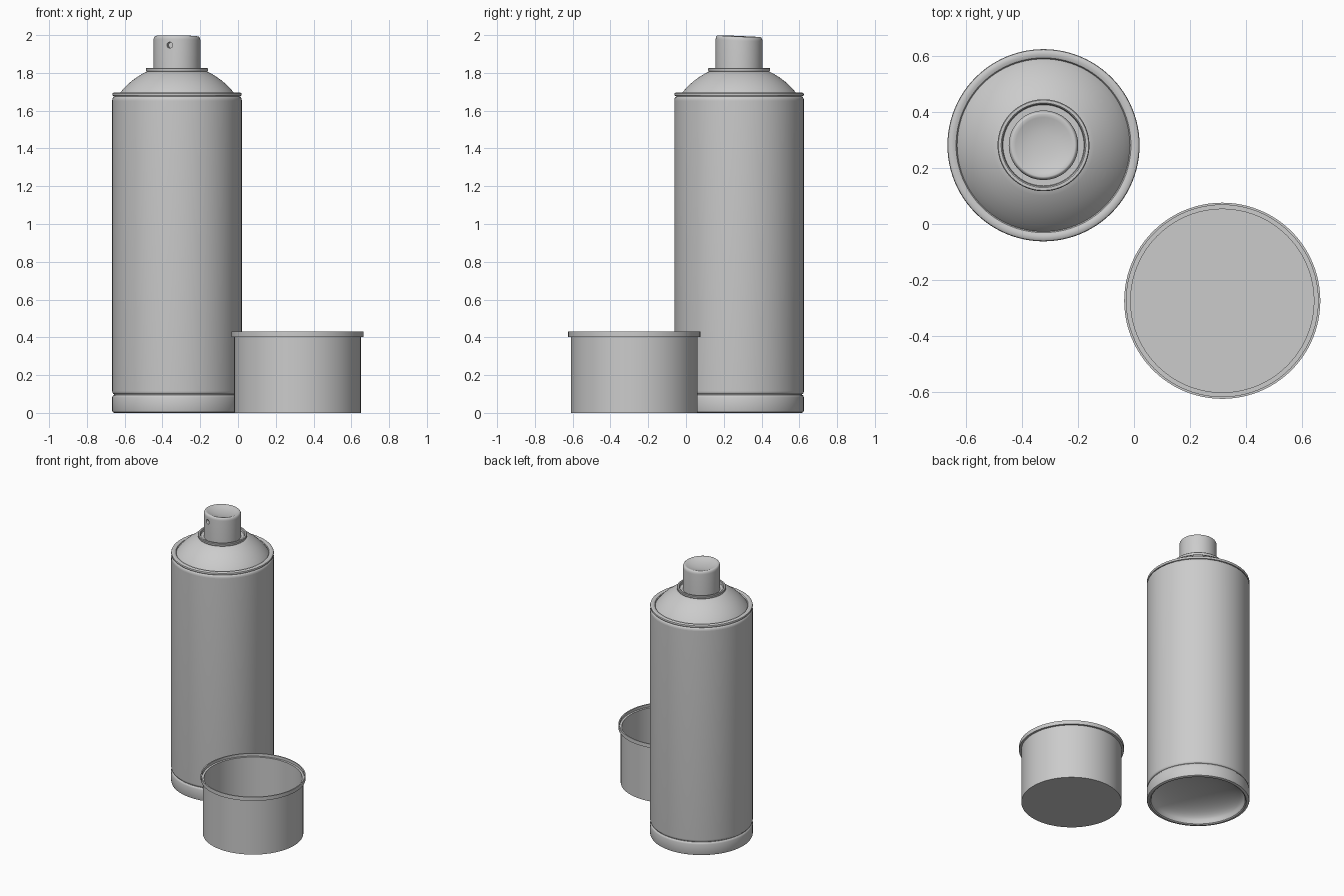
import bpy, bmesh, math
from mathutils import Vector, Matrix

if "Cube" in bpy.data.objects:
    bpy.data.objects.remove(bpy.data.objects["Cube"])

CAN = (-0.323, 0.281)
CAP = (0.315, -0.274)
SEG = 96


def activate(ob):
    bpy.ops.object.select_all(action='DESELECT')
    ob.select_set(True)
    bpy.context.view_layer.objects.active = ob


def lathe(name, profile, centre):
    """Revolve (radius, z) points about a vertical axis; radius 0 closes to a pole."""
    bm = bmesh.new()
    rings = []
    for r, z in profile:
        if r == 0:
            rings.append([bm.verts.new((0, 0, z))] * SEG)
        else:
            rings.append([bm.verts.new((r * math.cos(a), r * math.sin(a), z))
                          for a in (2 * math.pi * i / SEG for i in range(SEG))])
    for lo, hi in zip(rings, rings[1:]):
        for i in range(SEG):
            j = (i + 1) % SEG
            quad = list(dict.fromkeys((lo[i], lo[j], hi[j], hi[i])))
            bm.faces.new(quad)
    bmesh.ops.recalc_face_normals(bm, faces=bm.faces)
    mesh = bpy.data.meshes.new(name)
    bm.to_mesh(mesh)
    bm.free()
    ob = bpy.data.objects.new(name, mesh)
    ob.location = (*centre, 0)
    bpy.context.collection.objects.link(ob)
    return ob


def smooth(ob):
    activate(ob)
    bpy.ops.object.shade_smooth_by_angle(angle=math.radians(35))


def arc(r0, z0, r1, z1, n, convex=True):
    """Quarter-ellipse points from (r0, z0) to (r1, z1)."""
    pts = []
    for i in range(n + 1):
        a = math.pi / 2 * i / n
        u, v = (1 - math.cos(a), math.sin(a)) if convex else (math.sin(a), 1 - math.cos(a))
        pts.append((r0 + (r1 - r0) * u, z0 + (z1 - z0) * v))
    return pts


# Can: concave base, base band, groove, body, seam and shoulder dome
base = [(0.31 * math.sin(a), 0.02 + 0.10 * math.cos(a))
        for a in (math.pi / 2 * i / 12 for i in range(1, 13))]
dome = [(0.302, 1.694), (0.285, 1.714), (0.265, 1.735), (0.24, 1.757),
        (0.21, 1.779), (0.18, 1.797), (0.155, 1.809)]
can_profile = ([(0, 0.12)] + base
               + [(0.314, 0.006), (0.322, 0), (0.332, 0), (0.34, 0.004), (0.343, 0.012),
                  (0.343, 0.082), (0.340, 0.091), (0.334, 0.096), (0.334, 0.100)]
               + arc(0.334, 0.100, 0.343, 0.116, 4, False)
               + [(0.343, 1.655)] + arc(0.343, 1.655, 0.331, 1.675, 5)
               + [(0.331, 1.677), (0.338, 1.677), (0.342, 1.681), (0.343, 1.686),
                  (0.341, 1.692), (0.335, 1.696), (0.322, 1.696), (0.312, 1.692),
                  (0.308, 1.685)]
               + dome + [(0.153, 1.809), (0, 1.809)])
smooth(lathe("can_body", can_profile, CAN))

# Valve cup: crimped ring around the nozzle
cup_profile = [(0, 1.80), (0.155, 1.80), (0.162, 1.809), (0.164, 1.813), (0.164, 1.823),
               (0.161, 1.827), (0.151, 1.827), (0.147, 1.823), (0.143, 1.80),
               (0.136, 1.795), (0, 1.795)]
smooth(lathe("valve_cup", cup_profile, CAN))

# Spray nozzle: rounded button with a dished, slightly tilted top
dish = [(0.10, 1.993), (0.08, 1.986), (0.055, 1.981), (0.03, 1.978), (0, 1.977)]
nozzle = lathe("spray_nozzle", [(0, 1.797), (0.124, 1.797), (0.124, 1.975)]
               + arc(0.124, 1.975, 0.112, 1.997, 5) + dish, CAN)
front = Vector((-0.31, -0.95, 0)).normalized()
for v in nozzle.data.vertices:
    if v.co.z > 1.9:
        v.co.z += 0.045 * v.co.dot(front) - 0.003

# Spray hole drilled into the nozzle front
bpy.ops.mesh.primitive_cylinder_add(vertices=24, radius=0.016, depth=0.06)
drill = bpy.context.object
drill.name = "hole_cutter"
drill.hide_render = True
drill.matrix_world = (Matrix.Translation(Vector((*CAN, 1.947)) + front * 0.124)
                      @ front.to_track_quat('Z', 'Y').to_matrix().to_4x4())
cut = nozzle.modifiers.new("spray_hole", 'BOOLEAN')
cut.operation = 'DIFFERENCE'
cut.object = drill
cut.solver = 'EXACT'
activate(nozzle)
bpy.ops.object.modifier_apply(modifier=cut.name)
bpy.data.objects.remove(drill)
smooth(nozzle)

# Cap: open cup with a stepped lip
cap_profile = [(0, 0), (0.335, 0), (0.335, 0.402), (0.350, 0.402), (0.350, 0.430),
               (0.342, 0.430), (0.342, 0.410), (0.327, 0.410), (0.327, 0.010), (0, 0.010)]
smooth(lathe("cap", cap_profile, CAP))
